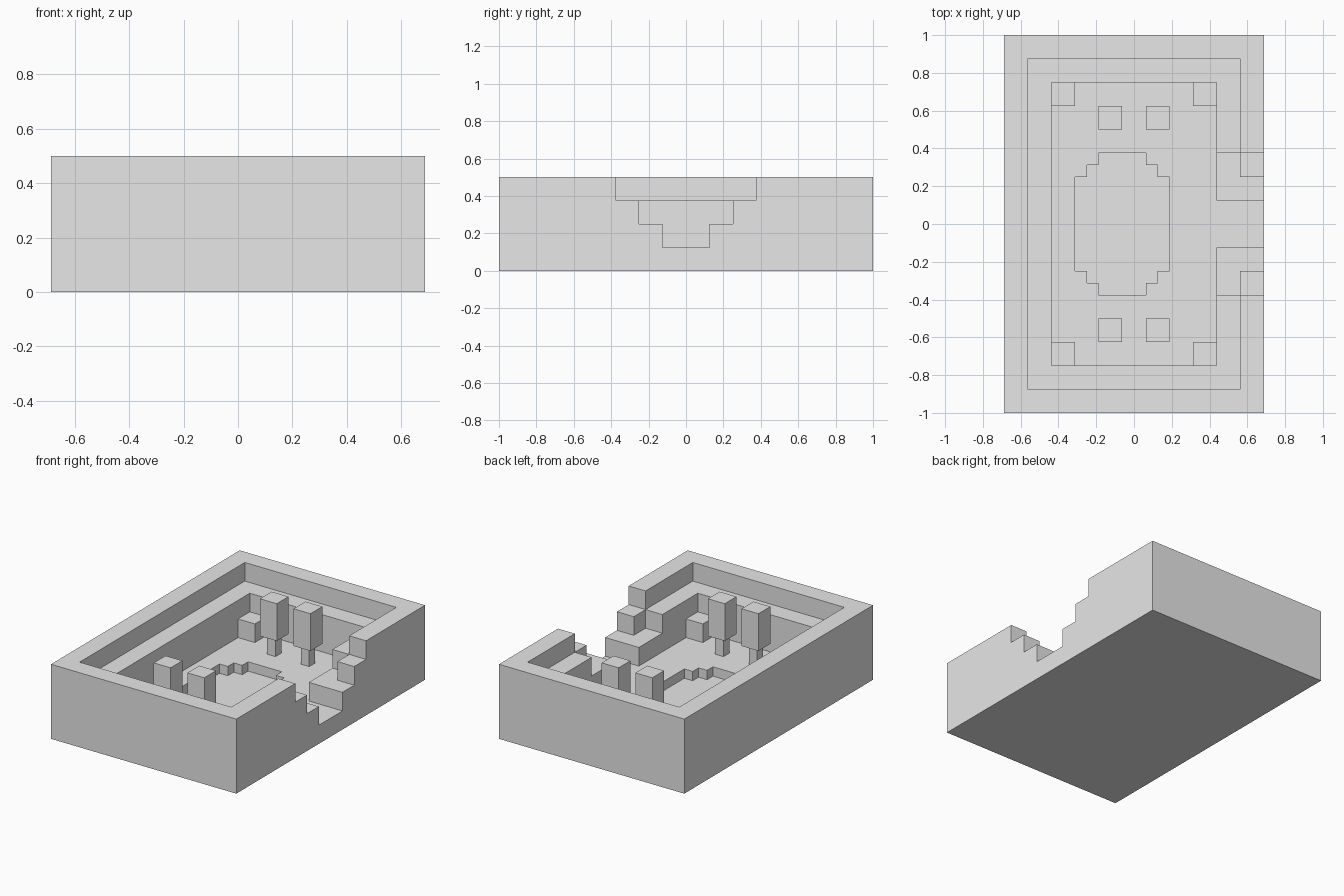
import bpy

if "Cube" in bpy.data.objects:
    bpy.data.objects.remove(bpy.data.objects["Cube"], do_unlink=True)

U = 1 / 16  # block unit: the model is 22 x 32 x 8 units

stone = bpy.data.materials.new("plain_grey")
stone.use_nodes = True
GREY = (0.8, 0.8, 0.8, 1)
stone.diffuse_color = GREY
stone.node_tree.nodes["Principled BSDF"].inputs["Base Color"].default_value = GREY


def box(name, low, high):
    """Axis-aligned box between two corners, in block units."""
    bpy.ops.mesh.primitive_cube_add(
        size=1, location=[(a + b) / 2 * U for a, b in zip(low, high)])
    ob = bpy.context.object
    ob.name = name
    ob.scale = [(b - a) * U for a, b in zip(low, high)]
    bpy.ops.object.transform_apply(location=False, rotation=False, scale=True)
    ob.data.materials.append(stone)
    return ob


def carve(target, half_y, x0, x1, floor, top):
    """Cut a box, symmetric in y, out of the target."""
    cutter = box("cutter", (x0, -half_y, floor), (x1, half_y, top))
    cutter.hide_render = True
    mod = target.modifiers.new("carve", "BOOLEAN")
    mod.operation = "DIFFERENCE"
    mod.solver = "EXACT"
    mod.object = cutter
    bpy.context.view_layer.objects.active = target
    bpy.ops.object.modifier_apply(modifier=mod.name)
    bpy.data.objects.remove(cutter, do_unlink=True)


# Walled basin with an inner ledge and a sunken room
basin = box("walled_basin", (-11, -16, 0), (11, 16, 8))
carve(basin, 14, -9, 9, 6, 9)
carve(basin, 12, -7, 7, 2, 9)

# Stepped entrance through the left wall
carve(basin, 6, 6, 9, 4, 9)
for step in (6, 4, 2):
    carve(basin, step, 6 if step == 2 else 8.5 if step == 4 else 9, 12, step, 9)

# Shallow rounded pit in the floor
for inset in range(3):
    carve(basin, 4 + inset, inset - 5, 3 - inset, 1, 3)

# Corner blocks and top-heavy pillars, mirrored to all four quarters
for sx, side in ((-1, "right"), (1, "left")):
    for sy, end in ((-1, "front"), (1, "back")):
        def mirrored(name, cx, cy, half, z0, z1):
            box(f"{end}_{side}_{name}",
                (sx * cx - half, sy * cy - half, z0),
                (sx * cx + half, sy * cy + half, z1))

        mirrored("corner_block", 6, 11, 1, 2, 4)
        mirrored("pillar_stem", 2, 9, 0.5, 2, 4)
        mirrored("pillar_head", 2, 9, 1, 4, 8)
